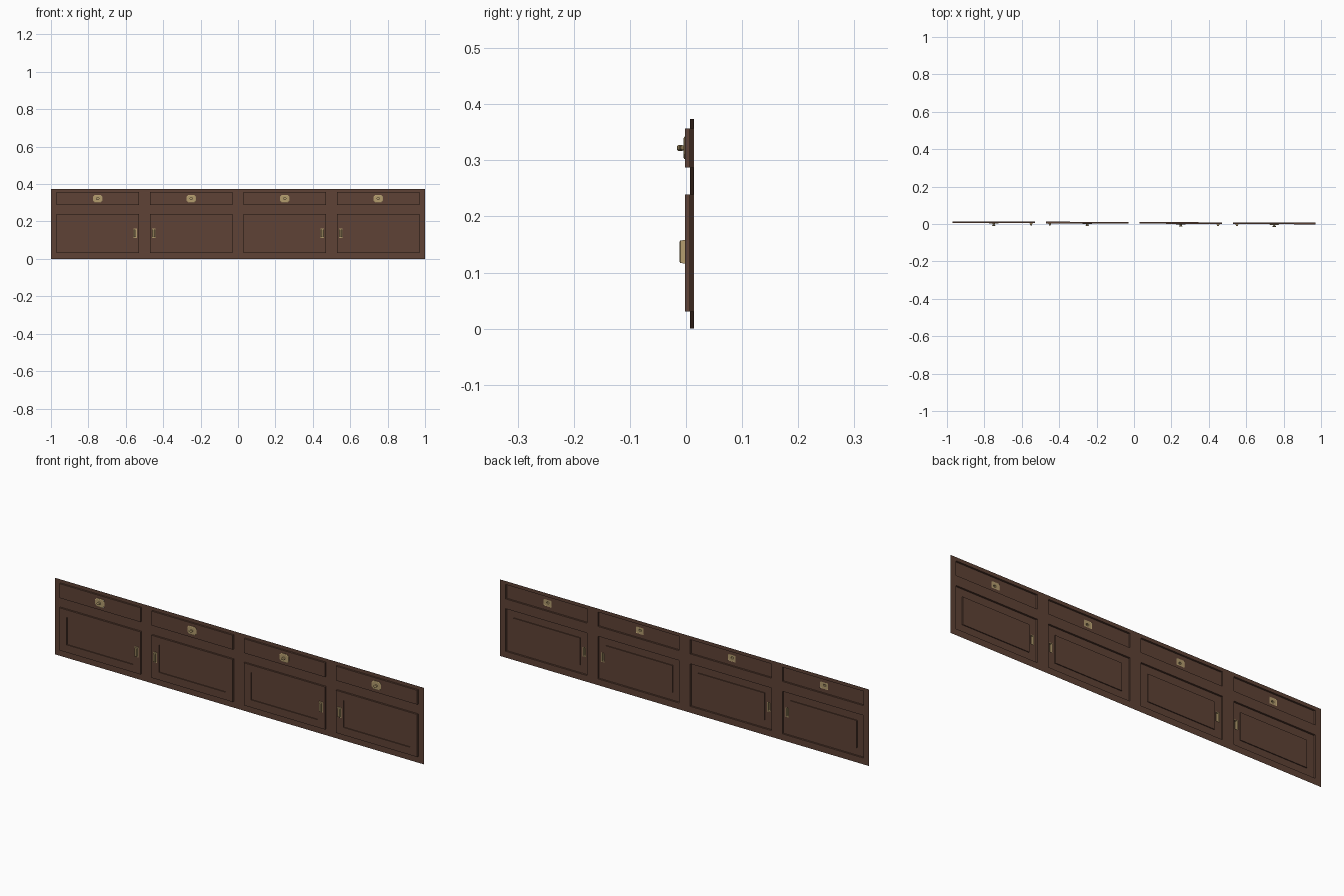
import bpy, bmesh, math

if "Cube" in bpy.data.objects:
    bpy.data.objects.remove(bpy.data.objects["Cube"])


def material(name, rgb):
    m = bpy.data.materials.new(name)
    m.diffuse_color = (*rgb, 1)
    m.use_nodes = True
    m.node_tree.nodes["Principled BSDF"].inputs["Base Color"].default_value = m.diffuse_color
    return m


WOOD = material("dark_brown_wood", (0.112, 0.054, 0.036))
BRASS = material("aged_brass", (0.45, 0.33, 0.155))
TILT, OFFSET = -0.0039, 0.0107      # the run of fronts is very slightly turned


def finish(bm, name, mat):
    bmesh.ops.remove_doubles(bm, verts=bm.verts, dist=1e-6)
    me = bpy.data.meshes.new(name)
    bm.to_mesh(me)
    bm.free()
    me.materials.append(mat)
    ob = bpy.data.objects.new(name, me)
    bpy.context.collection.objects.link(ob)
    ob.rotation_euler.z = TILT
    ob.location.y = OFFSET


def sheet(bm, rect, holes, y):
    """Flat sheet facing -y; rectangles are (x0, x1, z0, z1)."""
    xs = sorted({v for r in [rect] + holes for v in r[:2]})
    zs = sorted({v for r in [rect] + holes for v in r[2:]})
    for a, b in zip(xs, xs[1:]):
        for c, d in zip(zs, zs[1:]):
            mx, mz = (a + b) / 2, (c + d) / 2
            if not any(h[0] < mx < h[1] and h[2] < mz < h[3] for h in holes):
                bm.faces.new([bm.verts.new((x, y, z)) for x, z in
                              ((a, c), (b, c), (b, d), (a, d))])


def shell(bm, cx, cz, rings, cap=True):
    """Hollow form open at the back; rings are (width, height, chamfer, y)."""
    loops = []
    for w, h, k, y in rings:
        w, h = w / 2, h / 2
        if k:
            pts = [(-w + k, -h), (w - k, -h), (w, -h + k), (w, h - k),
                   (w - k, h), (-w + k, h), (-w, h - k), (-w, -h + k)]
        else:
            pts = [(-w, -h), (w, -h), (w, h), (-w, h)]
        loops.append([bm.verts.new((cx + x, y, cz + z)) for x, z in pts])
    for lo, hi in zip(loops, loops[1:]):
        n = len(lo)
        for i in range(n):
            j = (i + 1) % n
            bm.faces.new((lo[i], lo[j], hi[j], hi[i]))
    if cap:
        bm.faces.new(loops[-1])


def box(cx, cz, w, h):
    return (cx - w / 2, cx + w / 2, cz - h / 2, cz + h / 2)


W = 0.44
FRONT, RECESS = -0.0087, -0.0045
DRAWER_Z, DRAWER_H = 0.322, 0.07
DOOR_Z, DOOR_H = 0.135, 0.208
PULL_Z = 0.137
bays = [(-0.75, 1), (-0.25, -1), (0.25, 1), (0.75, -1)]   # centre, pull side

# face frame, open behind every drawer and door
bm = bmesh.new()
openings = [box(x, DRAWER_Z, W, DRAWER_H) for x, s in bays]
openings += [box(x, DOOR_Z, W, DOOR_H) for x, s in bays]
sheet(bm, (-1, 1, 0, 0.374), openings, 0)
finish(bm, "face_frame", WOOD)

for i, (x, side) in enumerate(bays, 1):
    # drawer front
    bm = bmesh.new()
    shell(bm, x, DRAWER_Z, [(W, DRAWER_H, 0, 0), (W, DRAWER_H, 0, FRONT)], False)
    sheet(bm, box(x, DRAWER_Z, W, DRAWER_H), [box(x, DRAWER_Z, 0.042, 0.032)], FRONT)
    finish(bm, f"drawer_front_{i}", WOOD)

    # drawer knob on an octagonal plate
    bm = bmesh.new()
    shell(bm, x, DRAWER_Z, [
        (0.05, 0.04, 0.009, FRONT), (0.05, 0.04, 0.009, FRONT - 0.002),
        (0.044, 0.034, 0.008, FRONT - 0.0035), (0.014, 0.010, 0.003, FRONT - 0.0035),
        (0.010, 0.006, 0.002, FRONT - 0.009), (0.018, 0.010, 0.003, FRONT - 0.011),
        (0.018, 0.010, 0.003, FRONT - 0.0135), (0.012, 0.006, 0.002, FRONT - 0.0148)])
    finish(bm, f"drawer_knob_{i}", BRASS)

    # door with a recessed centre panel
    px = x + side * 0.2
    iw, ih = W - 0.08, DOOR_H - 0.075
    bm = bmesh.new()
    shell(bm, x, DOOR_Z, [(W, DOOR_H, 0, 0), (W, DOOR_H, 0, FRONT)], False)
    sheet(bm, box(x, DOOR_Z, W, DOOR_H),
          [box(x, DOOR_Z, iw, ih), box(px, PULL_Z, 0.018, 0.046)], FRONT)
    shell(bm, x, DOOR_Z, [(iw, ih, 0, FRONT), (iw, ih, 0, RECESS)])
    finish(bm, f"door_{i}", WOOD)

    # door pull: slim plate with a raised bar
    bm = bmesh.new()
    shell(bm, px, PULL_Z, [
        (0.02, 0.05, 0, FRONT), (0.02, 0.05, 0, FRONT - 0.002),
        (0.012, 0.042, 0, FRONT - 0.002), (0.010, 0.040, 0, FRONT - 0.010),
        (0.008, 0.036, 0, FRONT - 0.011)])
    finish(bm, f"door_pull_{i}", BRASS)
